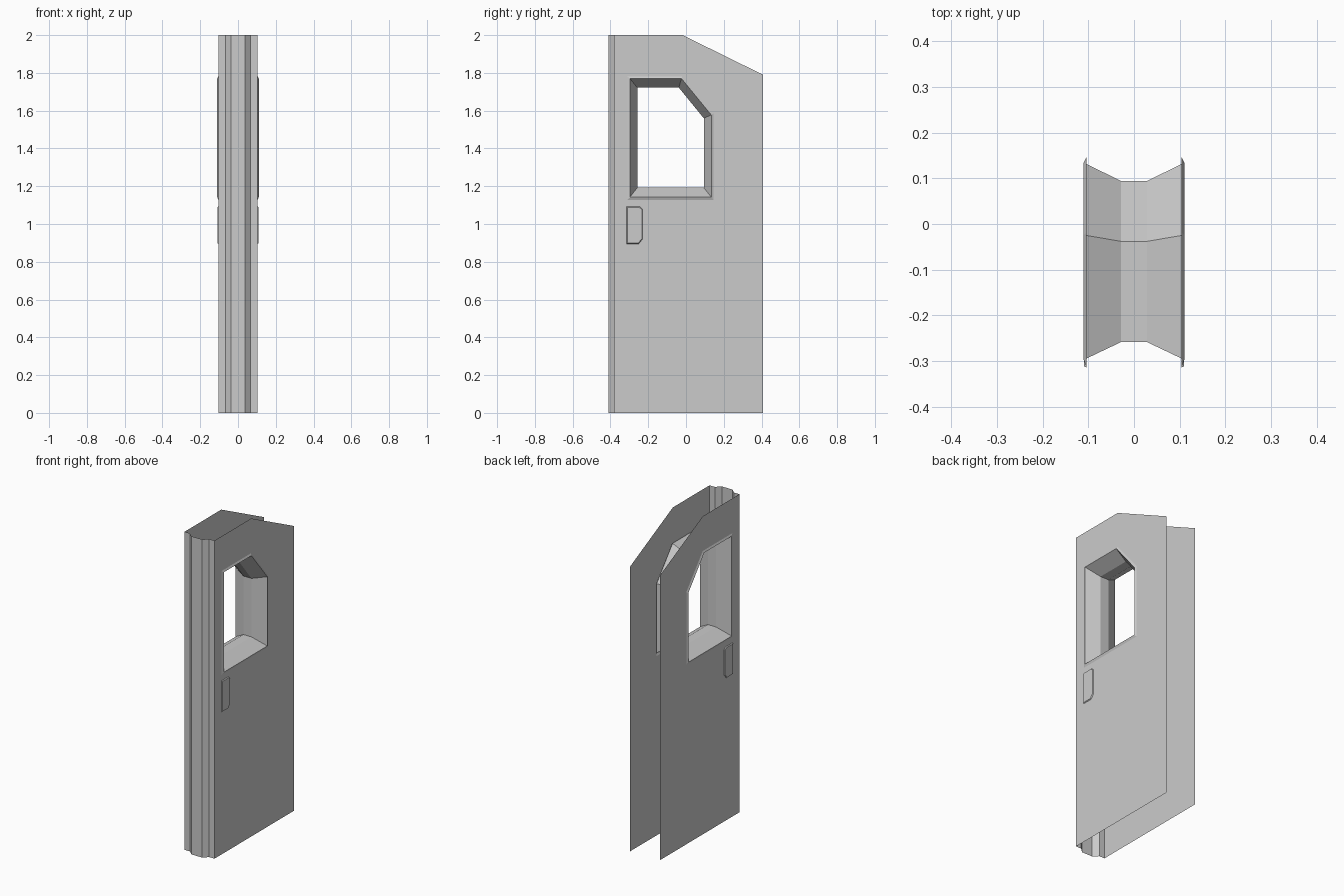
import bpy, bmesh

if "Cube" in bpy.data.objects:
    bpy.data.objects.remove(bpy.data.objects["Cube"])

PANEL_X = 0.104   # skin plane
RIM_X = 0.110     # raised trim
WAIST_X = 0.028   # narrow middle of the window reveal


def make(name, loops, closed=True, cap=False):
    """Skin a list of equal-length point loops; optionally cap the last one."""
    bm = bmesh.new()
    rings = [[bm.verts.new(p) for p in loop] for loop in loops]
    n = len(rings[0])
    for a, b in zip(rings, rings[1:]):
        for i in range(n if closed else n - 1):
            j = (i + 1) % n
            bm.faces.new((a[i], a[j], b[j], b[i]))
    if cap:
        bm.faces.new(rings[-1])
    bmesh.ops.recalc_face_normals(bm, faces=bm.faces[:])
    me = bpy.data.meshes.new(name)
    bm.to_mesh(me)
    bm.free()
    ob = bpy.data.objects.new(name, me)
    bpy.context.collection.objects.link(ob)
    return ob


def at_x(x, outline):
    return [(x, y, z) for y, z in outline]


# Outlines in (y, z), all starting at the lower front corner
door = [(-0.382, 0), (0.408, 0), (0.408, 1.79), (-0.018, 2), (-0.382, 2)]
flange = [(-0.312, 1.127), (0.146, 1.127), (0.146, 1.585), (-0.019, 1.782), (-0.312, 1.782)]
rim = [(-0.297, 1.142), (0.134, 1.142), (0.134, 1.577), (-0.024, 1.770), (-0.297, 1.770)]
waist = [(-0.258, 1.192), (0.094, 1.192), (0.094, 1.560), (-0.038, 1.722), (-0.258, 1.722)]
handle = [(-0.314, 0.895), (-0.25, 0.895), (-0.23, 0.92), (-0.23, 1.078),
          (-0.245, 1.092), (-0.314, 1.092)]
handle_face = [(-0.311, 0.899), (-0.252, 0.899), (-0.234, 0.922), (-0.234, 1.076),
               (-0.247, 1.088), (-0.311, 1.088)]

# Door skins and handle plates on both sides
for side, s in (("left", -1), ("right", 1)):
    make(f"{side}_door_panel", [at_x(s * PANEL_X, door), at_x(s * PANEL_X, flange)])
    make(f"{side}_handle_plate",
         [at_x(s * PANEL_X, handle), at_x(s * 0.109, handle_face)], cap=True)

# Window surround passing through the door
make("window_frame", [
    at_x(-PANEL_X, flange), at_x(-RIM_X, rim), at_x(-WAIST_X, waist),
    at_x(WAIST_X, waist), at_x(RIM_X, rim), at_x(PANEL_X, flange)])

# Front closing edge with a raised tongue
half = [(PANEL_X, -0.382), (0.067, -0.382), (0.037, -0.41)]
profile = half + [(-x, y) for x, y in reversed(half)]
make("front_edge", [[(x, y, z) for x, y in profile] for z in (2, 0)], closed=False)

# Consistent outward facing for the open sheets
for name, axis, sign in (("left_door_panel", 0, -1), ("right_door_panel", 0, 1),
                         ("left_handle_plate", 0, -1), ("right_handle_plate", 0, 1),
                         ("front_edge", 1, -1)):
    me = bpy.data.objects[name].data
    if sum(p.normal[axis] * p.area for p in me.polygons) * sign < 0:
        me.flip_normals()
frame = bpy.data.objects["window_frame"].data
sill = min(frame.polygons, key=lambda p: abs(p.center.x) + abs(p.center.z - 1.192))
if sill.normal.z < 0:
    frame.flip_normals()
